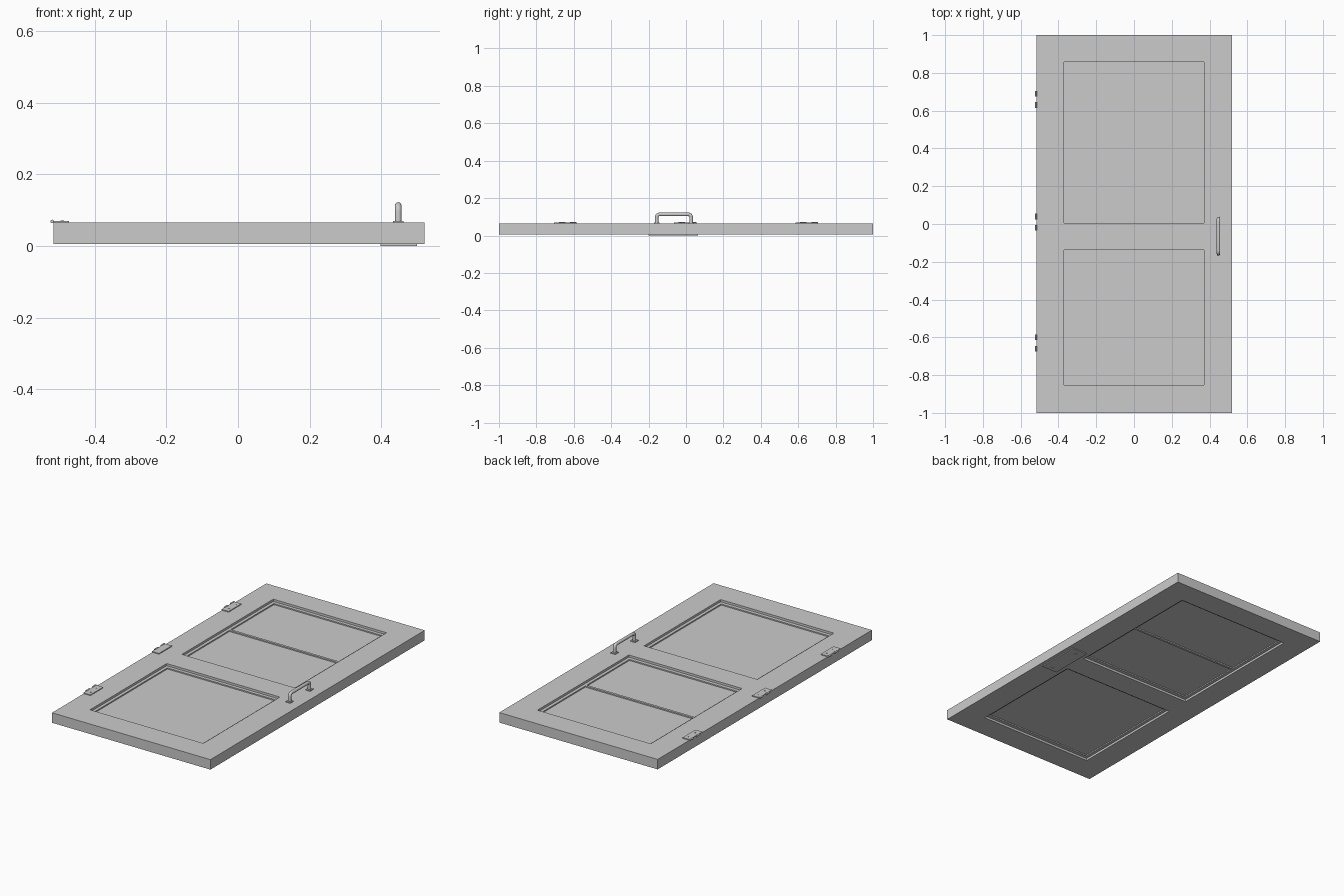
import bpy
import math
from mathutils import Vector

if "Cube" in bpy.data.objects:
    bpy.data.objects.remove(bpy.data.objects["Cube"])

BOTTOM, TOP = 0.006, 0.065      # door faces
MID = (BOTTOM + TOP) / 2


def box(name, x0, x1, y0, y1, z0, z1):
    bpy.ops.mesh.primitive_cube_add(size=1, location=((x0 + x1) / 2, (y0 + y1) / 2, (z0 + z1) / 2))
    ob = bpy.context.object
    ob.name = name
    ob.scale = (x1 - x0, y1 - y0, z1 - z0)
    bpy.ops.object.transform_apply(location=False, rotation=False, scale=True)
    return ob


def cylinder(name, loc, radius, depth, rot=(0, 0, 0), sides=16):
    bpy.ops.mesh.primitive_cylinder_add(vertices=sides, radius=radius, depth=depth,
                                        location=loc, rotation=rot)
    ob = bpy.context.object
    ob.name = name
    bpy.ops.object.shade_smooth_by_angle(angle=math.radians(40))
    return ob


def cut(target, cutter):
    mod = target.modifiers.new("cut", 'BOOLEAN')
    mod.operation = 'DIFFERENCE'
    mod.solver = 'EXACT'
    mod.object = cutter
    bpy.context.view_layer.objects.active = target
    bpy.ops.object.modifier_apply(modifier=mod.name)
    bpy.data.objects.remove(cutter, do_unlink=True)


# Door slab with stepped panels recessed into both faces
door = box("door_slab", -0.515, 0.52, -1, 1, BOTTOM, TOP)
recesses = [
    # half width, y0, y1, depth
    (0.37, 0.005, 0.858, 0.013),
    (0.37, -0.852, -0.137, 0.013),
    (0.352, 0.437, 0.838, 0.020),
    (0.352, 0.026, 0.423, 0.020),
    (0.352, -0.831, -0.157, 0.020),
]
for half, y0, y1, depth in recesses:
    cut(door, box("cutter", -half, half, y0, y1, TOP - depth, TOP + 0.05))
    cut(door, box("cutter", -half, half, y0, y1, BOTTOM - 0.05, BOTTOM + depth))

# Hinges: leaf, two knuckles and two screw heads each
for i, y in enumerate((-0.705, -0.065, 0.585)):
    box(f"hinge_leaf_{i}", -0.517, -0.471, y, y + 0.12, TOP, TOP + 0.005)
    for k in (1, 3):
        cylinder(f"hinge_knuckle_{i}_{k}", (-0.519, y + 0.03 * (k + 0.5), TOP + 0.0035),
                 0.005, 0.03, rot=(math.pi / 2, 0, 0))
    for k in (0.03, 0.09):
        cylinder(f"hinge_screw_{i}", (-0.49, y + k, TOP + 0.005), 0.005, 0.002)

# Pull handle: round bar swept along a rounded U
HX, Y0, Y1, HZ, R = 0.447, -0.157, 0.028, 0.113, 0.016
path = [Vector((HX, Y0, TOP))]
for cy, start in ((Y0 + R, math.pi), (Y1 - R, math.pi / 2)):
    for s in range(6):
        a = start - s / 5 * math.pi / 2
        path.append(Vector((HX, cy + R * math.cos(a), HZ - R + R * math.sin(a))))
path.append(Vector((HX, Y1, TOP)))
curve = bpy.data.curves.new("pull_handle", 'CURVE')
curve.dimensions = '3D'
curve.bevel_depth = 0.0095
curve.bevel_resolution = 4
curve.use_fill_caps = True
spline = curve.splines.new('POLY')
spline.points.add(len(path) - 1)
for p, co in zip(spline.points, path):
    p.co = (*co, 1)
handle = bpy.data.objects.new("pull_handle", curve)
bpy.context.collection.objects.link(handle)
bpy.ops.object.select_all(action='DESELECT')
handle.select_set(True)
bpy.context.view_layer.objects.active = handle
bpy.ops.object.convert(target='MESH')
bpy.ops.object.shade_smooth_by_angle(angle=math.radians(40))

# Square foot under each handle leg
for i, y in enumerate((Y0, Y1)):
    box(f"handle_foot_{i}", HX - 0.015, HX + 0.015, y - 0.015, y + 0.015, TOP, TOP + 0.005)

# Push plate on the other face with two screw holes
plate = box("push_plate", 0.398, 0.499, -0.2, 0.064, 0, BOTTOM)
for y in (-0.167, 0.031):
    cut(plate, cylinder("cutter", (0.4485, y, 0), 0.008, 0.006))
